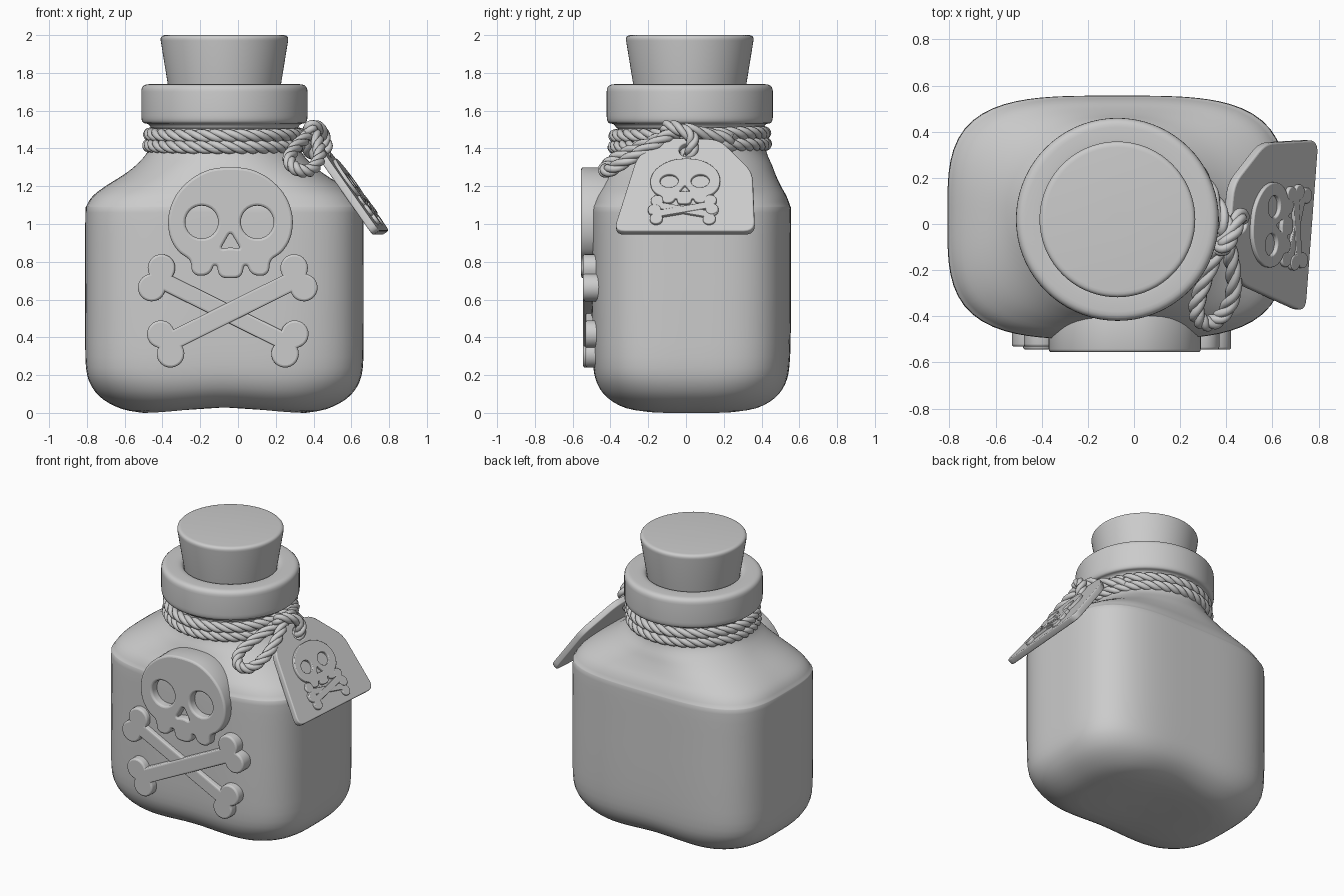
import bpy, bmesh, math
from mathutils import Vector, Matrix

if "Cube" in bpy.data.objects:
    bpy.data.objects.remove(bpy.data.objects["Cube"])

CX, CY = -0.072, 0.02


def smooth(obj, angle=35):
    bpy.ops.object.select_all(action='DESELECT')
    obj.select_set(True)
    bpy.context.view_layer.objects.active = obj
    if obj.type == 'CURVE':
        bpy.ops.object.convert(target='MESH')
        obj = bpy.context.view_layer.objects.active
    bpy.ops.object.shade_smooth_by_angle(angle=math.radians(angle))
    return obj


def add(name, data):
    obj = bpy.data.objects.new(name, data)
    bpy.context.collection.objects.link(obj)
    return obj


def catmull(pts, steps, closed):
    """Smooth line through the points."""
    p = [Vector(q) for q in pts]
    n, out = len(p), []
    get = (lambda i: p[i % n]) if closed else (lambda i: p[max(0, min(n - 1, i))])
    for i in range(n if closed else n - 1):
        a, b, c, d = (get(i + k) for k in (-1, 0, 1, 2))
        for s in range(steps):
            t = s / steps
            out.append(0.5 * (2 * b + (c - a) * t + (2 * a - 5 * b + 4 * c - d) * t * t
                              + (3 * b - a - 3 * c + d) * t ** 3))
    return out if closed else out + [p[-1]]


def rounded(pts, r, closed=True, steps=5):
    """Polygon with its corners rounded off."""
    p, out = [Vector(q) for q in pts], []
    for i, b in enumerate(p):
        if not closed and i in (0, len(p) - 1):
            out.append(b)
            continue
        a, c = p[i - 1] - b, p[(i + 1) % len(p)] - b
        a *= min(r / a.length, 0.45)
        c *= min(r / c.length, 0.45)
        for s in range(steps + 1):
            t = s / steps
            out.append(b + a * (1 - t) ** 2 + c * t * t)
    return out


def skin(name, rings, angle=35):
    """Closed mesh through rings of equal point count."""
    bm = bmesh.new()
    vs = [[bm.verts.new(q) for q in ring] for ring in rings]
    n = len(rings[0])
    for lo, hi in zip(vs, vs[1:]):
        for i in range(n):
            bm.faces.new((lo[i], lo[(i + 1) % n], hi[(i + 1) % n], hi[i]))
    bm.faces.new(vs[0][::-1])
    bm.faces.new(vs[-1])
    me = bpy.data.meshes.new(name)
    bm.to_mesh(me)
    bm.free()
    return smooth(add(name, me), angle)


def lathe(name, profile, seg=72):
    ang = [2 * math.pi * i / seg for i in range(seg)]
    return skin(name, [[(CX + r * math.cos(a), CY + r * math.sin(a), z) for a in ang] for r, z in profile])


def plate(name, outlines, mat, thick, bevel):
    """Flat extruded shape; front face at local z = 0, inner outlines become holes."""
    cu = bpy.data.curves.new(name, 'CURVE')
    cu.dimensions, cu.fill_mode = '2D', 'BOTH'
    for line in outlines:
        sp = cu.splines.new('POLY')
        sp.points.add(len(line) - 1)
        for pt, q in zip(sp.points, line):
            pt.co = (q[0], q[1], 0, 1)
        sp.use_cyclic_u = True
    cu.extrude = thick / 2 - bevel
    cu.bevel_depth, cu.bevel_resolution, cu.offset = bevel, 2, -bevel
    obj = add(name, cu)
    obj.matrix_world = mat @ Matrix.Translation((0, 0, -thick / 2))
    return smooth(obj)


def rope(name, pts, closed, steps=14, core=0.017, strand=0.0195):
    """Three strands twisted around a path."""
    path = catmull(pts, steps, closed)
    n = len(path)
    length = sum((path[i + 1] - path[i]).length for i in range(n - 1))
    turns = max(1, round(length / 0.2))
    cu = bpy.data.curves.new(name, 'CURVE')
    cu.dimensions, cu.bevel_depth, cu.bevel_resolution = '3D', strand, 2
    cu.use_fill_caps = True
    frames, side = [], None
    for i in range(n):
        a = path[(i - 1) % n] if closed or i else path[0]
        b = path[(i + 1) % n] if closed or i < n - 1 else path[-1]
        t = (b - a).normalized()
        side = side or t.cross(Vector((0.1, 0.2, 1)))
        side = (side - t * side.dot(t)).normalized()
        frames.append((side.copy(), t.cross(side)))
    for k in range(3):
        sp = cu.splines.new('POLY')
        sp.points.add(n - 1)
        sp.use_cyclic_u = closed
        for i, (u, v) in enumerate(frames):
            a = 2 * math.pi * (turns * i / n + k / 3)
            q = path[i] + core * (math.cos(a) * u + math.sin(a) * v)
            sp.points[i].co = (*q, 1)
    return smooth(add(name, cu), 60)


def circle(x, y, r, ry=None, n=32):
    return [(x + r * math.cos(2 * math.pi * i / n), y + (ry or r) * math.sin(2 * math.pi * i / n)) for i in range(n)]


def skull(cx, cy, sx, sy):
    half = [(.11, .288), (.205, .24), (.28, .165), (.32, .08), (.33, 0), (.315, -.08), (.275, -.145),
            (.222, -.185), (.208, -.215), (.202, -.25), (.175, -.272), (.13, -.27), (.103, -.25),
            (.088, -.222), (.072, -.225), (.062, -.262), (.04, -.283)]
    full = [(0, .30)] + half + [(0, -.287)] + [(-x, y) for x, y in half[::-1]]
    lines = [catmull(full, 4, True), circle(-.152, .01, .087), circle(.142, .01, .087),
             rounded([(-.055, -.135), (0, -.122), (.055, -.135), (0, -.04)], .025)]
    return [[(cx + q[0] * sx, cy + q[1] * sy) for q in line] for line in lines]


def bone(cx, cy, L, angle, w, r, off):
    a0, a1 = math.pi - math.asin((w - off) / r), -math.asin(off / r)
    arc = [(L + r * math.cos(a0 + (a1 - a0) * i / 16), off + r * math.sin(a0 + (a1 - a0) * i / 16)) for i in range(17)]
    end = arc + [(x, -y) for x, y in arc[-2::-1]]
    c, s = math.cos(angle), math.sin(angle)
    return [[(cx + x * c - y * s, cy + x * s + y * c) for x, y in end + [(-x, -y) for x, y in end]]]


# bottle: rounded rectangular body blending into a round neck
sections = [(0.0, .43, .27, 3.0), (.02, .54, .37, 3.1), (.07, .64, .45, 3.2), (.14, .703, .498, 3.4),
            (.24, .733, .52, 3.6), (.45, .737, .527, 3.6), (.80, .737, .528, 3.6), (1.06, .736, .528, 3.6),
            (1.10, .728, .522, 3.5), (1.15, .695, .503, 3.3), (1.20, .63, .475, 3.0), (1.26, .535, .447, 2.6),
            (1.31, .47, .428, 2.3), (1.37, .415, .402, 2.05), (1.43, .392, .392, 2.0), (1.56, .385, .385, 2.0)]
sections = [(0.0, .02, .015, 2.5), (0.0, .22, .14, 2.8)] + [tuple(q) for q in catmull(sections, 3, False)]
rings = []
for z, hx, hy, n in sections:
    ring = []
    for i in range(96):
        c, s = math.cos(2 * math.pi * i / 96), math.sin(2 * math.pi * i / 96)
        r = (abs(c / hx) ** n + abs(s / hy) ** n) ** (-1 / n)
        x = r * c
        lift = .028 * (1 + math.cos(math.pi * min(1, abs(x) / .45))) / 2 * max(0, 1 - z / .4)
        ring.append((CX + x, .028 + r * s, max(z, 0) + lift))
    rings.append(ring)
skin("bottle_body", rings)

# lip and cork
lathe("bottle_lip", rounded([(.30, 1.50), (.385, 1.50), (.40, 1.53), (.44, 1.535), (.44, 1.74),
                             (.31, 1.74), (.29, 1.70)], .04, False))
lathe("cork", rounded([(.27, 1.62), (.29, 1.68), (.342, 2.0), (.02, 2.0)], .03, False))

# front emblem
front = lambda y: Matrix(((1, 0, 0, 0), (0, 0, -1, y), (0, 1, 0, 0), (0, 0, 0, 1)))
plate("front_skull", skull(-.04, 1.0, 1, 1), front(-.556), .17, .014)
tilt = math.radians(26.4)
plate("front_bone_lower", bone(-.078, .54, .394, -tilt, .045, .073, .058), front(-.532), .14, .012)
plate("front_bone_upper", bone(-.03, .54, .394, tilt, .05, .073, .058), front(-.545), .15, .012)

# hanging tag with its small emblem
u = Vector((.075, 1, 0)).normalized()
nrm = u.cross(Vector((-.585, .05, .81))).normalized()
v = nrm.cross(u)


def tag_mat(height):
    m = Matrix((u, v, nrm)).transposed().to_4x4()
    m.translation = Vector((.775, 0, .965)) + nrm * height
    return m


tag_line = rounded([(-.385, 0), (.365, 0), (.335, .39), (.15, .60), (-.14, .61), (-.28, .49)], .06)
plate("tag", [tag_line, circle(-.01, .53, .05, .045)], tag_mat(0), .042, .008)
plate("tag_skull", skull(-.017, .31, .56, .5), tag_mat(.018), .03, .005)
for name, sign, h in (("tag_bone_lower", -1, .014), ("tag_bone_upper", 1, .018)):
    plate(name, bone(-.02, .13, .15, sign * math.radians(12), .021, .034, .029), tag_mat(h), .03, .005)

# rope coils round the neck
for name, z, r in (("rope_coil_upper", 1.474, .395), ("rope_coil_lower", 1.415, .4)):
    rope(name, [(CX + r * math.cos(a), CY + r * math.sin(a), z + .008 * math.sin(a))
                for a in (2 * math.pi * i / 16 for i in range(16))], True, 16)

# rope bow and the loop holding the tag
rope("rope_bow", [(.27, .24, 1.45), (.34, .12, 1.47), (.40, -.02, 1.50), (.36, -.12, 1.46), (.30, -.26, 1.40),
                  (.27, -.38, 1.34), (.31, -.43, 1.29), (.38, -.40, 1.285), (.43, -.30, 1.345),
                  (.425, -.17, 1.42), (.40, -.07, 1.48), (.36, .0, 1.45)], False)
rope("rope_tag_loop", [(.37, -.09, 1.47), (.39, -.10, 1.515), (.43, -.04, 1.505), (.455, .03, 1.46),
                       (.465, .03, 1.395), (.43, .02, 1.35), (.37, -.01, 1.40)], True, 10)
